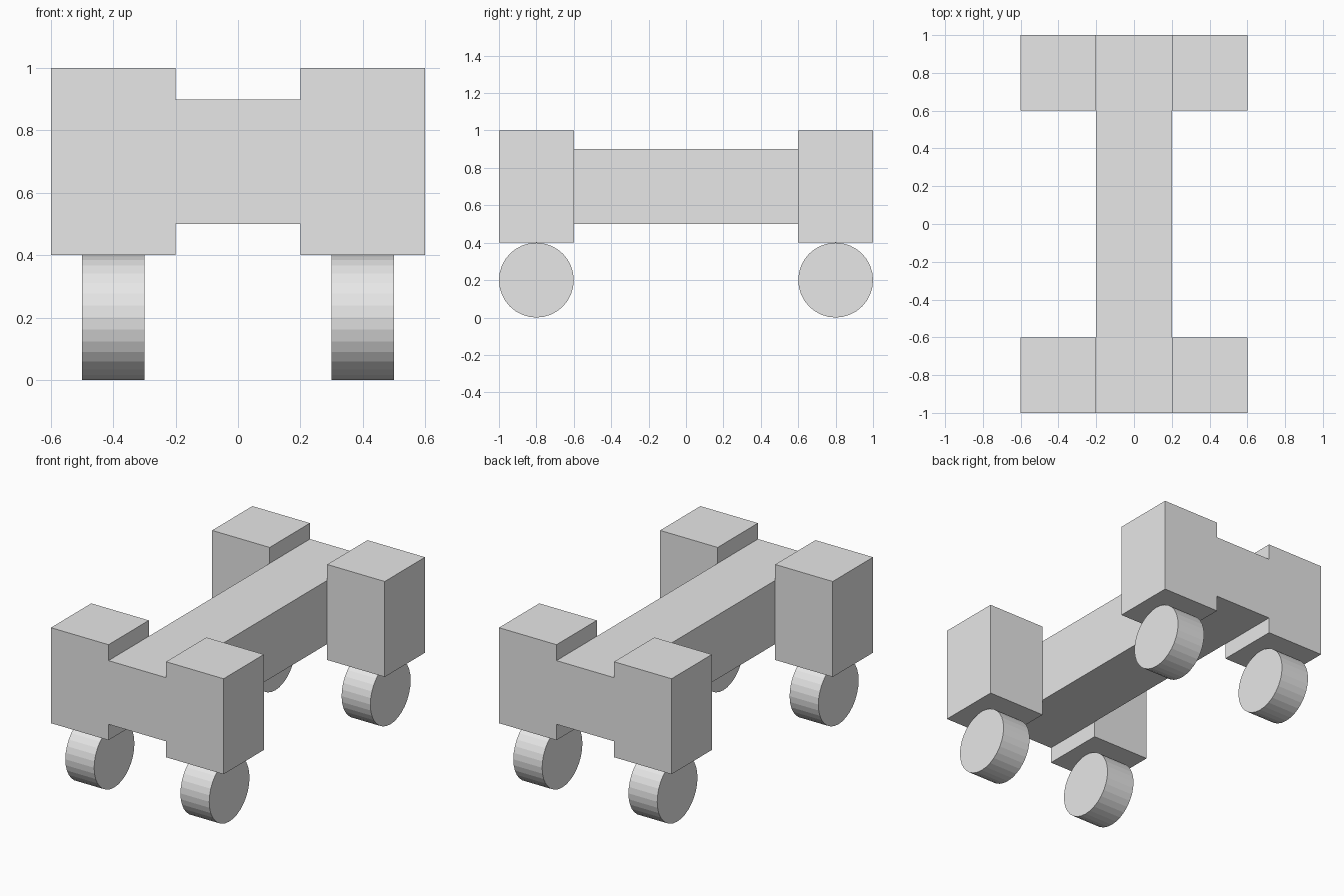
import bpy
import math

cube = bpy.data.objects.get("Cube")
if cube:
    bpy.data.objects.remove(cube, do_unlink=True)

# Single plain grey finish
grey = bpy.data.materials.new("plain grey")
grey.use_nodes = True
grey.diffuse_color = (0.8, 0.8, 0.8, 1)
bsdf = next(n for n in grey.node_tree.nodes if n.type == "BSDF_PRINCIPLED")
bsdf.inputs["Base Color"].default_value = grey.diffuse_color


def finish(name):
    obj = bpy.context.object
    obj.name = name
    obj.data.materials.append(grey)
    return obj


def box(name, center, size):
    bpy.ops.mesh.primitive_cube_add(size=1, location=center)
    obj = finish(name)
    obj.scale = size
    bpy.ops.object.transform_apply(location=False, rotation=False, scale=True)


def wheel(name, center, radius, width):
    bpy.ops.mesh.primitive_cylinder_add(
        vertices=32, radius=radius, depth=width,
        location=center, rotation=(0, math.pi / 2, 0))
    finish(name)


# Central beam running the full length
box("chassis_beam", (0, 0, 0.7), (0.4, 2, 0.4))

# Corner blocks, each with a flat-faceted wheel beneath
for end, y in (("front", -0.8), ("back", 0.8)):
    for side, s in (("left", 1), ("right", -1)):
        box(f"{end}_{side}_block", (s * 0.4, y, 0.7), (0.4, 0.4, 0.6))
        wheel(f"{end}_{side}_wheel", (s * 0.4, y, 0.2), 0.2, 0.2)
